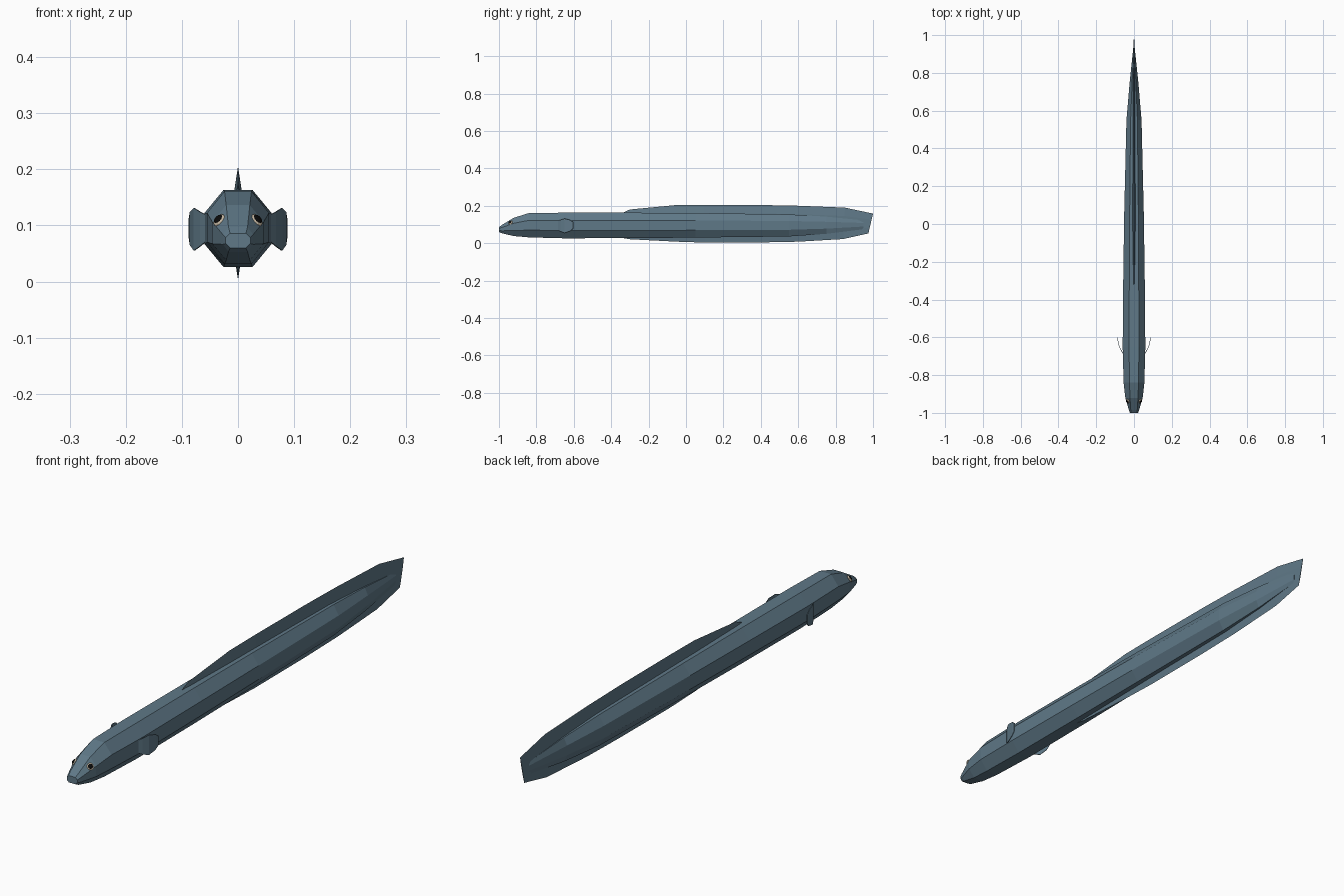
import bpy, bmesh, math
from mathutils import Vector

if "Cube" in bpy.data.objects:
    bpy.data.objects.remove(bpy.data.objects["Cube"])


def material(name, rgb):
    m = bpy.data.materials.new(name)
    m.diffuse_color = (*rgb, 1)
    m.use_nodes = True
    m.node_tree.nodes["Principled BSDF"].inputs["Base Color"].default_value = m.diffuse_color
    return m


SKIN = material("slate blue skin", (0.115, 0.19, 0.245))
RIM = material("pale eye rim", (0.55, 0.47, 0.36))
BLACK = material("black pupil", (0.003, 0.003, 0.003))


def finish(name, bm, mat):
    bmesh.ops.recalc_face_normals(bm, faces=bm.faces)
    me = bpy.data.meshes.new(name)
    bm.to_mesh(me)
    bm.free()
    me.materials.append(mat)
    ob = bpy.data.objects.new(name, me)
    bpy.context.collection.objects.link(ob)
    return ob


def loft(name, rings, mat):
    """Skin a list of equal-sized rings and cap both ends."""
    bm = bmesh.new()
    vs = [[bm.verts.new(p) for p in r] for r in rings]
    n = len(vs[0])
    for a, b in zip(vs, vs[1:]):
        for i in range(n):
            j = (i + 1) % n
            bm.faces.new((a[i], a[j], b[j], b[i]))
    bm.faces.new(vs[0])
    bm.faces.new(vs[-1])
    return finish(name, bm, mat)


# Body: octagonal sections (y, half width, flat half width, bottom z, top z)
body = [
    (-1.0, 0.022, 0.014, 0.060, 0.086),
    (-0.985, 0.027, 0.017, 0.053, 0.097),
    (-0.92, 0.046, 0.021, 0.038, 0.136),
    (-0.84, 0.055, 0.024, 0.031, 0.161),
    (-0.65, 0.060, 0.026, 0.026, 0.163),
    (-0.30, 0.057, 0.025, 0.027, 0.163),
    (0.05, 0.052, 0.023, 0.030, 0.161),
    (0.55, 0.040, 0.018, 0.036, 0.154),
    (0.75, 0.023, 0.010, 0.050, 0.142),
    (0.95, 0.002, 0.001, 0.075, 0.122),
]
rings = []
for y, w, f, b, t in body:
    lo, hi = b + (t - b) * 0.3, b + (t - b) * 0.7
    rings.append([(f, y, t), (w, y, hi), (w, y, lo), (f, y, b),
                  (-f, y, b), (-w, y, lo), (-w, y, hi), (-f, y, t)])
loft("body", rings, SKIN)

# Continuous fin: back, tail and belly (y top, y bottom, half width, bottom, top)
fin = [
    (-0.34, -0.34, 0.007, 0.028, 0.162),
    (-0.30, -0.30, 0.007, 0.021, 0.180),
    (-0.05, -0.05, 0.007, 0.008, 0.204),
    (0.10, 0.10, 0.007, 0.003, 0.205),
    (0.40, 0.40, 0.006, 0.004, 0.204),
    (0.60, 0.60, 0.006, 0.008, 0.200),
    (0.85, 0.84, 0.004, 0.022, 0.190),
    (1.0, 0.975, 0.001, 0.052, 0.158),
]
rings = []
for yt, yb, w, b, t in fin:
    h = min(0.045, (t - b) * 0.3)
    bt, bb = t - h, b + h
    mt = yt + (yb - yt) * (t - bt) / (t - b)
    mb = yt + (yb - yt) * (t - bb) / (t - b)
    rings.append([(0, yt, t), (w, mt, bt), (w, mb, bb),
                  (0, yb, b), (-w, mb, bb), (-w, mt, bt)])
loft("long_fin", rings, SKIN)

# Pectoral fins: thin curved blades (x, y, bottom z, top z)
pectoral = [(0.056, -0.69, 0.073, 0.118), (0.068, -0.672, 0.063, 0.124),
            (0.079, -0.65, 0.055, 0.131), (0.086, -0.62, 0.065, 0.124),
            (0.088, -0.605, 0.078, 0.112)]
for side, label in ((1, "left"), (-1, "right")):
    rings = []
    for x, y, b, t in pectoral:
        rings.append([(side * x, y, b), (side * x, y, t),
                      (side * (x - 0.002), y + 0.003, t),
                      (side * (x - 0.002), y + 0.003, b)])
    loft(label + "_pectoral_fin", rings, SKIN)

# Eyes: pale flattened beads with black pupils, facing out, up and forward
for side, label in ((1, "left"), (-1, "right")):
    n = Vector((side * 0.62, -0.5, 0.6)).normalized()
    for part, r, d, off, mat in (("eye_rim", 0.013, 0.006, 0.0, RIM),
                                 ("pupil", 0.0095, 0.004, 0.0035, BLACK)):
        bm = bmesh.new()
        bmesh.ops.create_uvsphere(bm, u_segments=12, v_segments=8, radius=1)
        ob = finish(label + "_" + part, bm, mat)
        ob.scale = (r, r, d)
        ob.rotation_euler = n.to_track_quat('Z', 'Y').to_euler()
        ob.location = Vector((side * 0.033, -0.938, 0.109)) + n * off
